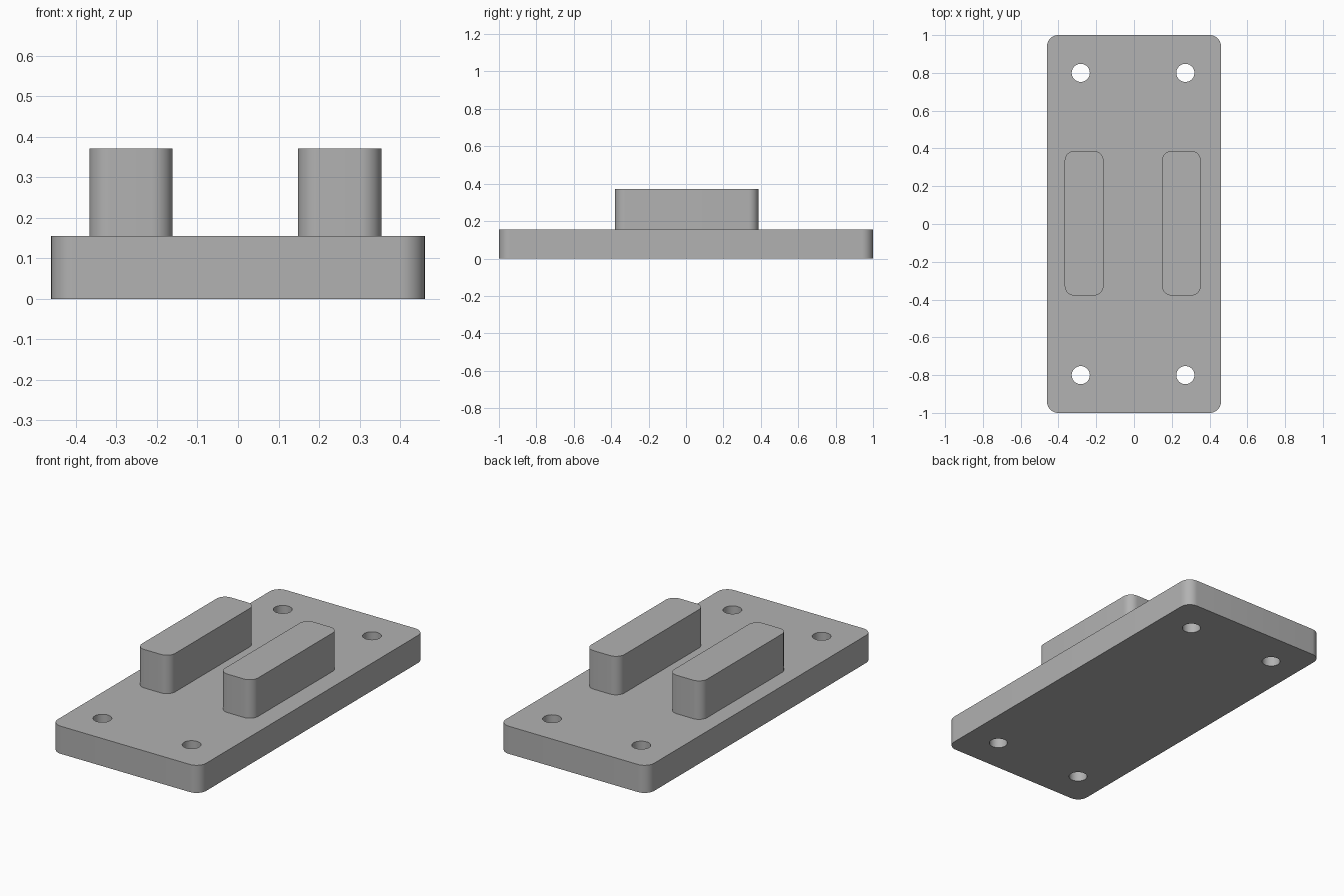
import bpy
import bmesh
from math import cos, sin, pi, radians
from mathutils import Vector

cube = bpy.data.objects.get("Cube")
if cube:
    bpy.data.objects.remove(cube, do_unlink=True)

# Single grey finish
GREY = (0.445, 0.445, 0.445, 1)
grey = bpy.data.materials.new("plain_grey")
grey.use_nodes = True
grey.diffuse_color = GREY
grey.node_tree.nodes["Principled BSDF"].inputs["Base Color"].default_value = GREY


def arc(cx, cy, radius, start, sweep, steps):
    angles = [start + sweep * i / steps for i in range(steps + 1)]
    return [Vector((cx + radius * cos(a), cy + radius * sin(a), 0)) for a in angles]


def rounded_rectangle(cx, cy, width, depth, radius):
    hx, hy = width / 2 - radius, depth / 2 - radius
    corners = [(1, 1), (-1, 1), (-1, -1), (1, -1)]
    points = []
    for i, (sx, sy) in enumerate(corners):
        points += arc(cx + sx * hx, cy + sy * hy, radius, i * pi / 2, pi / 2, 10)
    return points


def circle(cx, cy, radius):
    return arc(cx, cy, radius, 0, 2 * pi, 40)[:-1]


def extruded_part(name, loops, bottom, top):
    """Fill the outline (first loop) minus the holes (other loops) and extrude it."""
    bm = bmesh.new()
    edges = []
    for loop in loops:
        verts = [bm.verts.new((p.x, p.y, bottom)) for p in loop]
        edges += [bm.edges.new((a, b)) for a, b in zip(verts, verts[1:] + verts[:1])]
    bmesh.ops.triangle_fill(bm, edges=edges, use_beauty=True, normal=(0, 0, 1))
    result = bmesh.ops.extrude_face_region(bm, geom=bm.faces[:], use_keep_orig=True)
    raised = [g for g in result["geom"] if isinstance(g, bmesh.types.BMVert)]
    bmesh.ops.translate(bm, verts=raised, vec=(0, 0, top - bottom))
    bmesh.ops.recalc_face_normals(bm, faces=bm.faces[:])
    mesh = bpy.data.meshes.new(name)
    bm.to_mesh(mesh)
    bm.free()
    mesh.materials.append(grey)
    part = bpy.data.objects.new(name, mesh)
    bpy.context.collection.objects.link(part)
    bpy.ops.object.select_all(action="DESELECT")
    part.select_set(True)
    bpy.context.view_layer.objects.active = part
    bpy.ops.object.shade_smooth_by_angle(angle=radians(30))
    return part


PLATE_TOP = 0.155

# Base plate with four screw holes
holes = [circle(x, y, 0.048) for x in (-0.282, 0.272) for y in (-0.8, 0.8)]
extruded_part("base_plate", [rounded_rectangle(0, 0, 0.922, 2, 0.06)] + holes, 0, PLATE_TOP)

# Two upright blocks
for name, x in (("right_block", -0.264), ("left_block", 0.251)):
    extruded_part(name, [rounded_rectangle(x, 0.004, 0.206, 0.766, 0.052)], PLATE_TOP, 0.371)
